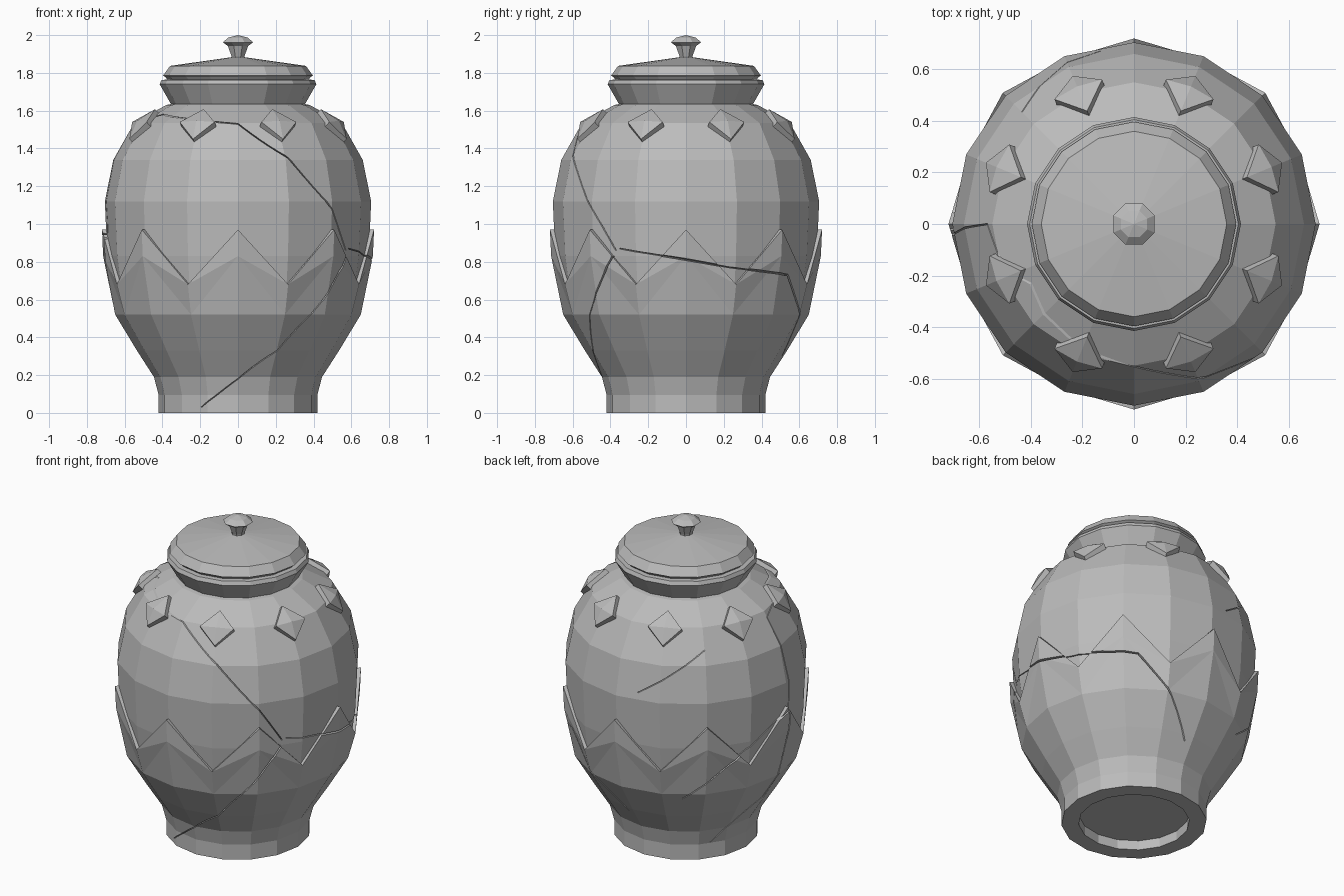
import bpy, bmesh, math
from mathutils import Vector

cube = bpy.data.objects.get("Cube")
if cube:
    bpy.data.objects.remove(cube, do_unlink=True)

SIDES = 16
STEP = math.tau / SIDES

clay = bpy.data.materials.new("grey_clay")
clay.use_nodes = True
GREY = (0.5, 0.5, 0.5, 1)
clay.diffuse_color = GREY
clay.node_tree.nodes["Principled BSDF"].inputs["Base Color"].default_value = GREY


def polar(r, a, z):
    """Point at angle a, measured from the front towards +x."""
    return Vector((r * math.sin(a), -r * math.cos(a), z))


def finish(bm, name):
    bmesh.ops.remove_doubles(bm, verts=bm.verts, dist=0.0001)
    bmesh.ops.recalc_face_normals(bm, faces=bm.faces)
    mesh = bpy.data.meshes.new(name)
    bm.to_mesh(mesh)
    bm.free()
    ob = bpy.data.objects.new(name, mesh)
    mesh.materials.append(clay)
    bpy.context.collection.objects.link(ob)
    return ob


def lathe(name, profile, sides=SIDES, turn=0):
    """Turn a profile that starts and ends on the axis."""
    bm = bmesh.new()
    rings = []
    for r, z in profile:
        if r == 0:
            rings.append([bm.verts.new((0, 0, z))] * sides)
        else:
            rings.append([bm.verts.new(polar(r, (i + turn) * math.tau / sides, z)) for i in range(sides)])
    for low, high in zip(rings, rings[1:]):
        for i in range(sides):
            j = (i + 1) % sides
            corners = dict.fromkeys((low[i], low[j], high[j], high[i]))
            bm.faces.new(list(corners))
    return finish(bm, name)


# Jar body with recessed foot, shoulder and flared neck
wall = [(0.42, 0), (0.42, 0.095), (0.445, 0.19), (0.535, 0.33), (0.65, 0.52),
        (0.692, 0.83), (0.705, 1.12), (0.66, 1.34), (0.55, 1.535), (0.38, 1.63)]
foot = [(0, 0.06), (0.32, 0.06), (0.32, 0)]
neck = [(0.355, 1.635), (0.415, 1.74), (0.405, 1.763), (0.36, 1.765), (0, 1.765)]
body = lathe("jar_body", foot + wall + neck)


def radius(z):
    for (r0, z0), (r1, z1) in zip(wall, wall[1:]):
        if z <= z1:
            return r0 + (r1 - r0) * (z - z0) / (z1 - z0)
    return wall[-1][0]


# Raised lower shell with a zigzag upper edge, flush with the wall at its hem
bm = bmesh.new()
THICK = 0.022
PEAK, VALLEY, BELT, BASE = 0.97, 0.68, 0.83, 0.52


def shell_point(a, z, out):
    return bm.verts.new(polar(radius(z) + (THICK if out else -0.02), a, z))


for k in range(SIDES):
    p, v = k * STEP, (k + 1) * STEP
    if k % 2:
        p, v = v, p
    outer = [shell_point(p, PEAK, True), shell_point(v, VALLEY, True), shell_point(p, BELT, True)]
    inner = [shell_point(p, PEAK, False), shell_point(v, VALLEY, False), shell_point(p, BELT, False)]
    hem_p, hem_v = (bm.verts.new(polar(radius(BASE), a, BASE)) for a in (p, v))
    for top, mid, low in (outer, inner):
        bm.faces.new((top, mid, low))
        bm.faces.new((low, mid, hem_v))
        bm.faces.new((low, hem_v, hem_p))
    bm.faces.new((outer[0], outer[1], inner[1], inner[0]))
band = finish(bm, "zigzag_shell")

# Diamond studs folded over the shoulder
bm = bmesh.new()
for k in range(8):
    a = (k + 0.5) * math.tau / 8
    side = 0.175
    rim = [polar(0.622, a, 1.45), polar(0.574, a + side, 1.54),
           polar(0.475, a, 1.608), polar(0.574, a - side, 1.54)]
    sink = polar(-0.045, a, -0.045)
    front = [bm.verts.new(c) for c in rim]
    back = [bm.verts.new(c + sink) for c in rim]
    centre = bm.verts.new(polar(0.578, a, 1.547))
    for i in range(4):
        j = (i + 1) % 4
        bm.faces.new((front[i], front[j], centre))
        bm.faces.new((front[i], back[i], back[j], front[j]))
    bm.faces.new(back)
finish(bm, "shoulder_diamonds")

# Lid and its knob
lathe("lid", [(0, 1.76), (0.37, 1.76), (0.385, 1.778), (0.397, 1.785), (0.36, 1.837), (0, 1.888)])
lathe("lid_knob", [(0, 1.87), (0.036, 1.87), (0.038, 1.89), (0.058, 1.942),
                   (0.087, 1.962), (0.055, 1.987), (0, 2.0)], 8, 0.5)


# Cracks: thin wedges cut along paths of (degrees, height)
def facet_radius(a, z):
    off = (a % STEP) - STEP / 2
    return radius(z) * math.cos(STEP / 2) / math.cos(off)


def crack(name, path):
    pts = []
    for (a0, z0), (a1, z1) in zip(path, path[1:]):
        n = max(2, int(abs(a1 - a0) / 4), int(abs(z1 - z0) / 0.06))
        pts += [(a0 + (a1 - a0) * i / n, z0 + (z1 - z0) * i / n) for i in range(n)]
    pts.append(path[-1])
    pts = [(math.radians(a), z) for a, z in pts]
    bm = bmesh.new()
    rows = []
    for i, (a, z) in enumerate(pts):
        (a0, z0), (a1, z1) = pts[max(i - 1, 0)], pts[min(i + 1, len(pts) - 1)]
        r = facet_radius(a, z)
        run = Vector(((a1 - a0) * r, z1 - z0)).normalized() * 0.009
        da, dz = -run.y / r, run.x
        rows.append([bm.verts.new(polar(r + 0.05, a + da, z + dz)),
                     bm.verts.new(polar(r + 0.05, a - da, z - dz)),
                     bm.verts.new(polar(r - 0.02, a, z))])
    for u, w in zip(rows, rows[1:]):
        for i in range(3):
            j = (i + 1) % 3
            bm.faces.new((u[i], u[j], w[j], w[i]))
    bm.faces.new(rows[0])
    bm.faces.new(rows[-1])
    cutter = finish(bm, name)
    cutter.hide_render = True
    cutter.hide_set(True)
    cutter.display_type = 'WIRE'
    for target in (body, band):
        cut = target.modifiers.new(name, 'BOOLEAN')
        cut.operation = 'DIFFERENCE'
        cut.solver = 'EXACT'
        cut.object = cutter


crack("front_crack_cutter", [(235, 0.1), (268, 0.36), (274, 1.0), (270, 1.5), (300, 1.58),
                             (360, 1.53), (384, 1.35), (405, 1.08), (417, 0.86)])
crack("lower_crack_cutter", [(56, 0.83), (43, 0.6), (23, 0.33), (0, 0.18), (-28, 0.03)])
crack("side_crack_cutter", [(59, 0.87), (86, 0.82), (110, 0.77), (142, 0.73), (160, 0.5), (175, 0.3)])
crack("back_crack_cutter", [(191, 1.16), (225, 1.42)])
crack("left_crack_cutter", [(213, 0.48), (245, 0.78), (272, 0.95)])
